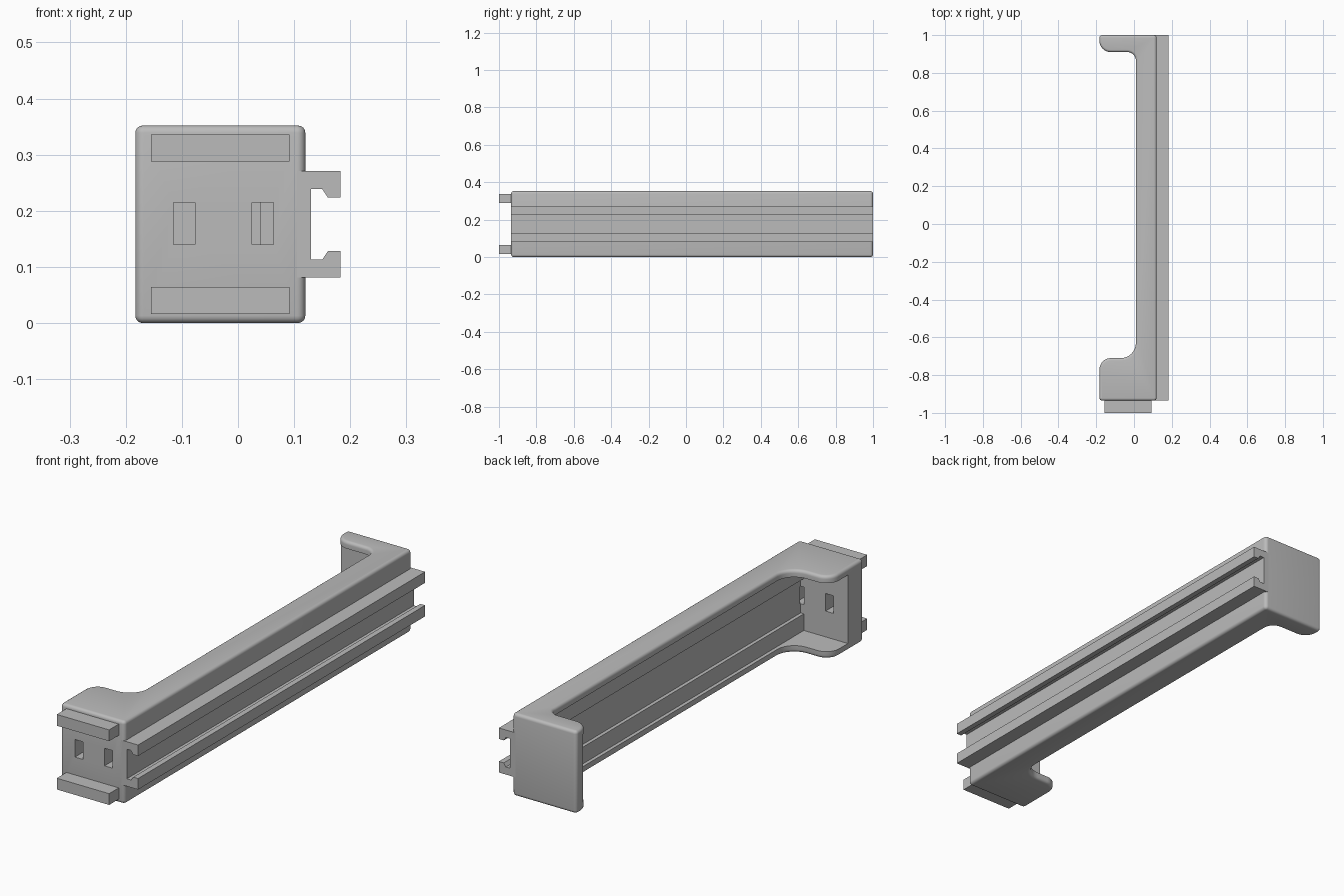
import bpy, bmesh, math
from mathutils import Vector

cube = bpy.data.objects.get("Cube")
if cube:
    bpy.data.objects.remove(cube, do_unlink=True)

grey = bpy.data.materials.new("plain grey")
grey.use_nodes = True
grey.diffuse_color = (0.5, 0.5, 0.5, 1)
grey.node_tree.nodes["Principled BSDF"].inputs["Base Color"].default_value = (0.5, 0.5, 0.5, 1)

HEIGHT = 0.352
MID = HEIGHT / 2
FRONT, BACK = -0.935, 1.0


def finish(name, bm):
    bmesh.ops.recalc_face_normals(bm, faces=bm.faces)
    mesh = bpy.data.meshes.new(name)
    bm.to_mesh(mesh)
    bm.free()
    mesh.materials.append(grey)
    obj = bpy.data.objects.new(name, mesh)
    bpy.context.collection.objects.link(obj)
    return obj


def prism(points, direction):
    bm = bmesh.new()
    face = bm.faces.new([bm.verts.new(p) for p in points])
    ext = bmesh.ops.extrude_face_region(bm, geom=[face])
    new = [g for g in ext["geom"] if isinstance(g, bmesh.types.BMVert)]
    bmesh.ops.translate(bm, verts=new, vec=direction)
    bmesh.ops.recalc_face_normals(bm, faces=bm.faces)
    return bm


def box(name, x0, x1, y0, y1, z0, z1):
    pts = [(x0, y0, z0), (x1, y0, z0), (x1, y1, z0), (x0, y1, z0)]
    return finish(name, prism(pts, (0, 0, z1 - z0)))


def fillet(corners, steps=8):
    # Round each right-angled corner (x, y, radius)
    out = []
    for i, (x, y, r) in enumerate(corners):
        p = Vector((x, y))
        a = (Vector(corners[i - 1][:2]) - p).normalized()
        b = (Vector(corners[(i + 1) % len(corners)][:2]) - p).normalized()
        centre = p + (a + b) * r
        for k in range(steps + 1):
            t = math.pi / 2 * k / steps
            q = centre - b * r * math.cos(t) - a * r * math.sin(t)
            out.append((q.x, q.y, 0))
    return out


# Long body with a deep front block and a thin back hook
outline = fillet([
    (-0.183, FRONT, 0.015), (0.12, FRONT, 0.015), (0.12, BACK, 0.015), (-0.183, BACK, 0.015),
    (-0.183, 0.91, 0.06), (0.01, 0.91, 0.045), (0.01, -0.71, 0.08), (-0.183, -0.71, 0.06)])
bm = prism(outline, (0, 0, HEIGHT))
rims = [e for e in bm.edges if abs(e.verts[0].co.z - e.verts[1].co.z) < 1e-5]
bmesh.ops.bevel(bm, geom=rims, offset=0.013, segments=4, profile=0.5, affect='EDGES')
body = finish("body_shell", bm)

# Hollow interior, wall recess and the two front slots
cutters = [
    box("cavity_cutter", -0.4, 0.025, -0.83, 0.95, 0.03, HEIGHT - 0.03),
    box("recess_cutter", -0.3, 0.04, -0.83, 0.95, MID - 0.075, MID + 0.075),
    box("slot_cutter", -0.115, -0.077, -1.1, -0.8, 0.14, 0.215),
    box("slot_cutter", 0.025, 0.063, -1.1, -0.825, 0.14, 0.215),
]
bpy.context.view_layer.objects.active = body
for c in cutters:
    c.hide_render = True
    mod = body.modifiers.new("cut", 'BOOLEAN')
    mod.operation = 'DIFFERENCE'
    mod.solver = 'EXACT'
    mod.object = c
    bpy.ops.object.modifier_apply(modifier=mod.name)
for c in cutters:
    bpy.data.objects.remove(c, do_unlink=True)

bpy.ops.object.select_all(action='DESELECT')
body.select_set(True)
bpy.ops.object.shade_smooth_by_angle(angle=math.radians(35))

# Hooked rail along the side
half = [(0.1, 0.095), (0.183, 0.095), (0.183, 0.048), (0.16, 0.048), (0.15, 0.063), (0.13, 0.063)]
section = half + [(x, -z) for x, z in reversed(half)]
finish("side_rail", prism([(x, FRONT, MID + z) for x, z in section], (0, BACK - FRONT, 0)))

# Locating tabs on the front end
for name, z in (("lower_front_tab", 0.04), ("upper_front_tab", HEIGHT - 0.04)):
    box(name, -0.155, 0.092, -1.0, FRONT + 0.01, z - 0.024, z + 0.024)
